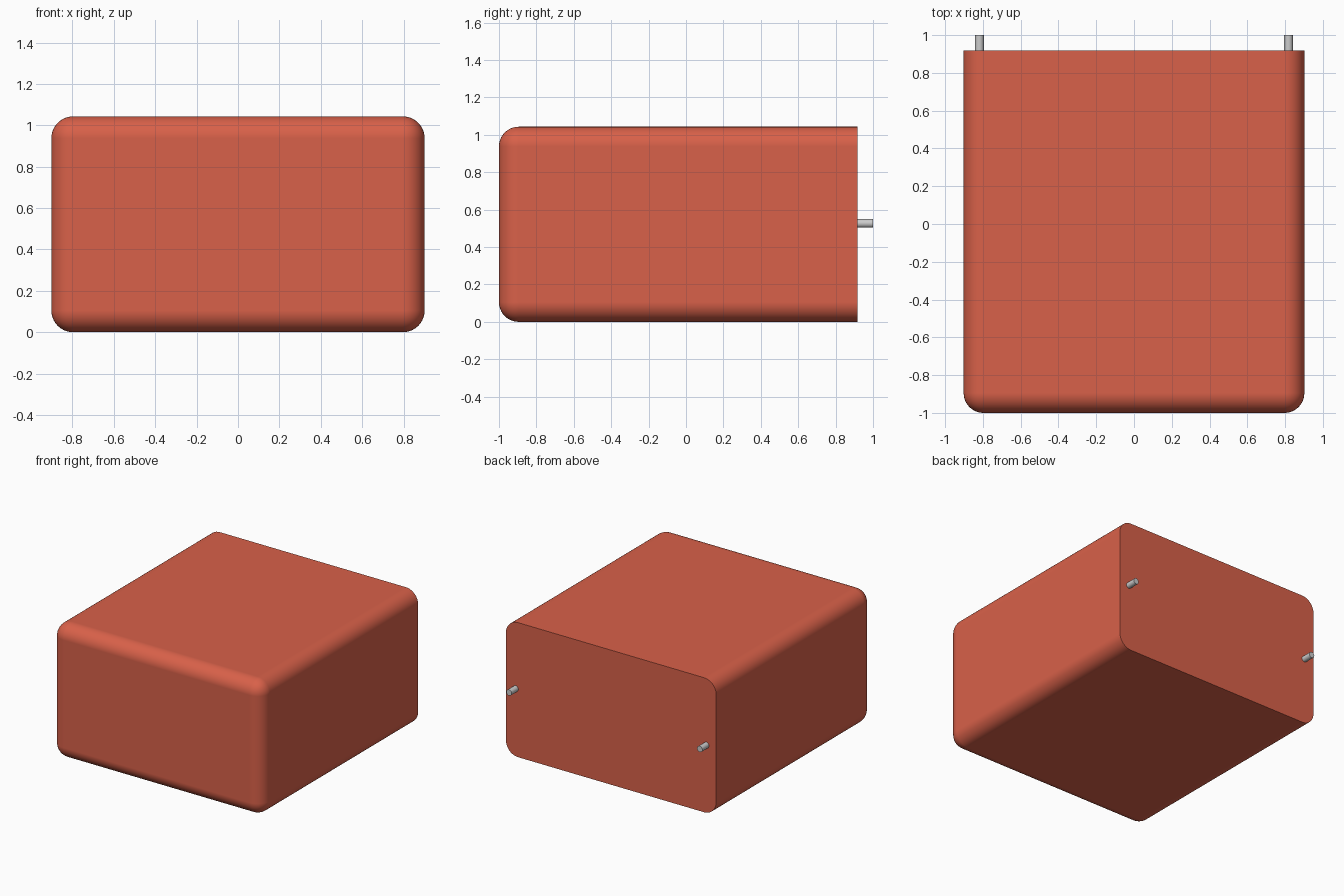
import bpy, bmesh, math
from mathutils import Matrix

if "Cube" in bpy.data.objects:
    bpy.data.objects.remove(bpy.data.objects["Cube"])

W, H = 1.804, 1.043          # cushion width and height
Y0, Y1 = -1.0, 0.918         # cushion front and back
R = 0.105                    # edge rounding


def material(name, colour):
    m = bpy.data.materials.new(name)
    m.diffuse_color = colour
    m.use_nodes = True
    m.node_tree.nodes["Principled BSDF"].inputs["Base Color"].default_value = m.diffuse_color
    return m


def finish(name, bm, mat, angle=30):
    me = bpy.data.meshes.new(name)
    bm.to_mesh(me)
    bm.free()
    me.materials.append(mat)
    ob = bpy.data.objects.new(name, me)
    bpy.context.collection.objects.link(ob)
    bpy.ops.object.select_all(action='DESELECT')
    ob.select_set(True)
    bpy.context.view_layer.objects.active = ob
    bpy.ops.object.shade_smooth_by_angle(angle=math.radians(angle))
    return ob


red = material("red_fabric", (0.69, 0.119, 0.067, 1))
steel = material("pale_metal", (0.78, 0.77, 0.75, 1))

# padded block: all edges rounded except the flat back outline
bm = bmesh.new()
bmesh.ops.create_cube(bm, size=1, matrix=Matrix.Translation((0, (Y0 + Y1) / 2, H / 2))
                      @ Matrix.Diagonal((W, Y1 - Y0, H, 1)))
edges = [e for e in bm.edges if not all(v.co.y > Y1 - 0.01 for v in e.verts)]
bmesh.ops.bevel(bm, geom=edges, offset=R, offset_type='OFFSET', segments=10,
                profile=0.5, affect='EDGES', clamp_overlap=True)
block = finish("padded_block", bm, red)
# keep the large faces evenly shaded up to the rounding
wn = block.modifiers.new("flat_face_normals", 'WEIGHTED_NORMAL')
wn.weight = 100
wn.keep_sharp = True

# mounting pins on the back
for side, x in (("left", -0.818), ("right", 0.818)):
    bm = bmesh.new()
    bmesh.ops.create_cone(bm, cap_ends=True, segments=32, radius1=0.023, radius2=0.023,
                          depth=1.0 - Y1 + 0.02,
                          matrix=Matrix.Translation((x, (Y1 + 0.98) / 2, 0.526))
                          @ Matrix.Rotation(math.pi / 2, 4, 'X'))
    finish("mounting_pin_" + side, bm, steel)
